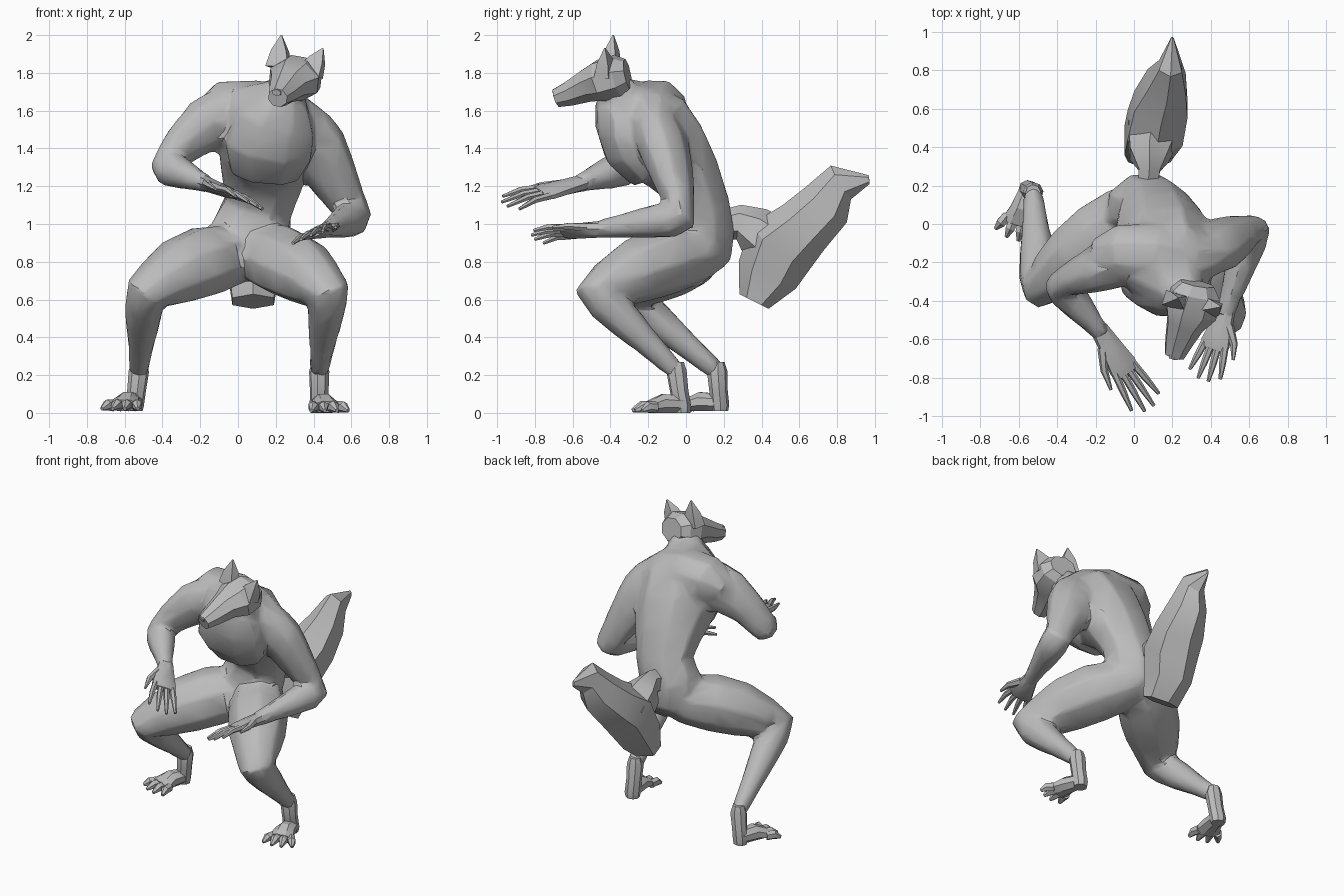
import bpy, bmesh, math
from mathutils import Vector

cube = bpy.data.objects.get("Cube")
if cube:
    bpy.data.objects.remove(cube)

fur = bpy.data.materials.new("grey_fur")
fur.use_nodes = True
fur.diffuse_color = (.5, .5, .5, 1)
fur.node_tree.nodes["Principled BSDF"].inputs["Base Color"].default_value = fur.diffuse_color

UP = Vector((0, 0, 1))
SIDE = Vector((1, 0, 0))
DEPTH = Vector((0, 1, 0))


def select(objects):
    bpy.ops.object.select_all(action="DESELECT")
    for obj in objects:
        obj.select_set(True)
    bpy.context.view_layer.objects.active = objects[0]


def finish(name, bm):
    """Turn a bmesh into a shaded, coloured object."""
    bmesh.ops.recalc_face_normals(bm, faces=bm.faces)
    mesh = bpy.data.meshes.new(name)
    bm.to_mesh(mesh)
    bm.free()
    mesh.materials.append(fur)
    obj = bpy.data.objects.new(name, mesh)
    bpy.context.scene.collection.objects.link(obj)
    select([obj])
    bpy.ops.object.shade_smooth_by_angle(angle=math.radians(25))
    return obj


def fuse(name, parts):
    """Melt overlapping parts into one skin, then reduce it to broad facets."""
    select(parts)
    bpy.ops.object.join()
    body = parts[0]
    body.name = name
    remesh = body.modifiers.new("skin", "REMESH")
    remesh.mode = "VOXEL"
    remesh.voxel_size = .018
    soften = body.modifiers.new("soften", "SMOOTH")
    soften.factor = .5
    soften.iterations = 6
    facets = body.modifiers.new("facets", "DECIMATE")
    facets.ratio = .06
    for modifier in (remesh, soften, facets):
        bpy.ops.object.modifier_apply(modifier=modifier.name)
    bpy.ops.object.shade_smooth_by_angle(angle=math.radians(30))


def add_loft(bm, rings, across=SIDE, sides=8):
    """Skin a tube over rings of (centre, half width, half depth)."""
    centres = [Vector(ring[0]) for ring in rings]
    loops = []
    for i, (_, width, depth) in enumerate(rings):
        before = centres[i] - centres[max(i - 1, 0)]
        after = centres[min(i + 1, len(rings) - 1)] - centres[i]
        along = (before.normalized() + after.normalized()).normalized()
        u = (across - along * across.dot(along)).normalized()
        v = along.cross(u)
        loop = []
        for k in range(sides):
            angle = math.tau * (k + .5) / sides
            grow = 1 / math.cos(math.pi / sides)
            point = centres[i] + grow * (u * width * math.cos(angle) + v * depth * math.sin(angle))
            point.z = max(point.z, 0)
            loop.append(bm.verts.new(point))
        loops.append(loop)
    for low, high in zip(loops, loops[1:]):
        for k in range(sides):
            n = (k + 1) % sides
            bm.faces.new((low[k], low[n], high[n], high[k]))
    bm.faces.new(loops[0][::-1])
    bm.faces.new(loops[-1])


def loft(name, rings, across=SIDE, sides=8):
    bm = bmesh.new()
    add_loft(bm, rings, across, sides)
    return finish(name, bm)


def limb(name, root, joint, end, bow, upper, lower, flat):
    """Bent limb: profiles list (fraction along the bone, radius)."""
    root, joint, end, bow = map(Vector, (root, joint, end, bow))
    hinge = (joint - root).cross(end - joint).normalized()
    rings = []
    for t, r in upper:
        rings.append((root.lerp(joint, t) + bow * math.sin(math.pi * t), r, r * flat))
    for t, r in lower:
        rings.append((joint.lerp(end, t), r, r))
    return loft(name, rings, hinge)


def hand(name, wrist, tip, inner):
    """Palm, four fingers and a raised thumb on the inner side."""
    wrist, tip = Vector(wrist), Vector(tip)
    reach = tip - wrist
    across = (reach.cross(UP).normalized() * inner + UP * .4).normalized()
    bm = bmesh.new()
    add_loft(bm, [(wrist - reach * .1, .044, .04), (wrist + reach * .2, .062, .034),
                  (wrist + reach * .42, .078, .028), (wrist + reach * .52, .07, .02)], across)
    for i in range(4):
        s = (i - 1.5) / 1.5
        base = wrist + reach * .45 + across * .058 * s
        end = base + reach * (.56 - .1 * s * s) + across * .032 * s - UP * .015
        middle = base.lerp(end, .5) + UP * .012
        add_loft(bm, [(base, .018, .018), (middle, .016, .015), (end, .008, .008)], across, 6)
    thumb = wrist + reach * .12 + across * .04
    knuckle = wrist + reach * .35 + across * .1 - UP * .01
    add_loft(bm, [(thumb, .025, .022), (knuckle, .018, .016),
                  (wrist + reach * .58 + across * .125 - UP * .02, .007, .007)], across, 6)
    return finish(name, bm)


def foot(name, ankle, heel, toe):
    """Upright hock, flat sole and four spread toes."""
    ankle, heel, toe = map(Vector, (ankle, heel, toe))
    reach = toe - heel
    across = reach.cross(UP).normalized()
    bm = bmesh.new()
    add_loft(bm, [(ankle + UP * .05, .036, .036), (ankle, .05, .05),
                  (ankle.lerp(heel, .5), .046, .045), (heel + UP * .03, .048, .045),
                  (heel, .042, .04)], across)
    add_loft(bm, [(heel + UP * .045, .045, .045), (heel + reach * .4 + UP * .05, .06, .05),
                  (heel + reach * .72 + UP * .03, .085, .03)], across)
    for i in range(4):
        s = (i - 1.5) / 1.5
        base = heel + reach * .62 + across * .062 * s + UP * .03
        end = heel + reach * (1.04 - .1 * s * s) + across * .1 * s + UP * .012
        add_loft(bm, [(base, .024, .028), (base.lerp(end, .55) + UP * .012, .024, .026),
                      (end, .009, .01)], across, 6)
    return finish(name, bm)


# Torso: pelvis, waist, ribs, neck
torso = loft("torso", [
    ((.05, .04, .78), .08, .09), ((.05, .08, .86), .18, .165), ((.06, .09, .97), .2, .165),
    ((.11, .08, 1.1), .18, .15), ((.13, .01, 1.25), .215, .175), ((.15, -.11, 1.4), .25, .225),
    ((.16, -.19, 1.55), .28, .205), ((.18, -.26, 1.62), .21, .14),
    ((.25, -.35, 1.68), .12, .1), ((.28, -.4, 1.74), .09, .09)])
chest = loft("chest", [
    ((.25, -.38, 1.67), .12, .1), ((.2, -.34, 1.54), .21, .14),
    ((.16, -.29, 1.4), .23, .145), ((.14, -.2, 1.26), .175, .1)])
# Shoulder yoke sloping down to both arms
yoke = loft("shoulders", [
    ((-.2, -.16, 1.56), .08, .08), ((-.08, -.15, 1.605), .145, .15), ((.1, -.16, 1.61), .16, .15),
    ((.28, -.19, 1.57), .14, .135), ((.42, -.17, 1.5), .09, .1)], DEPTH)

# Head: skull tapering to the muzzle, turned and slightly rolled
tilt = Vector((.94, -.3, -.2))
loft("head", [
    ((.33, -.31, 1.795), .085, .075), ((.32, -.36, 1.785), .125, .105),
    ((.295, -.45, 1.76), .135, .105), ((.265, -.52, 1.735), .095, .085),
    ((.23, -.62, 1.69), .068, .063), ((.21, -.685, 1.668), .05, .048)], tilt)
loft("nose", [((.212, -.67, 1.705), .03, .02), ((.203, -.7, 1.695), .022, .016)], tilt, 6)
for name, base, tip in (("right_ear", (.215, -.4, 1.83), (.23, -.385, 2)),
                        ("left_ear", (.385, -.43, 1.8), (.45, -.43, 1.93))):
    base, tip = Vector(base), Vector(tip)
    loft(name, [(base, .062, .04), (base.lerp(tip, .5), .042, .03), (tip, .003, .003)], tilt, 4)

# Arms and hands, the shoulder end rounded off inside the torso
upper_arm = [(-.22, .09), (0, .145), (.22, .158), (.45, .143), (.75, .11), (1, .087)]
forearm = [(.12, .092), (.4, .08), (.75, .056), (1, .045)]
left_wrist, right_wrist = (.47, -.48, .97), (-.16, -.58, 1.21)
left_arm = limb("left_arm", (.36, -.15, 1.5), (.62, -.015, 1.035), left_wrist,
                (-.01, 0, .02), upper_arm, forearm, .8)
right_arm = limb("right_arm", (-.01, -.16, 1.57), (-.39, -.31, 1.305), right_wrist,
                 (0, 0, .07), upper_arm, forearm, .8)
hand("left_hand", left_wrist, (.36, -.81, .945), -1)
hand("right_hand", right_wrist, (.08, -.96, 1.12), 1)

# Legs and feet, the thighs starting in rounded buttocks
thigh = [(-.2, .1), (0, .155), (.3, .183), (.6, .173), (.85, .135), (1, .108)]
shin = [(.13, .1), (.4, .087), (.7, .064), (1, .049)]
left_ankle, right_ankle = (.43, -.05, .22), (-.525, .165, .22)
left_leg = limb("left_leg", (.12, .06, .84), (.48, -.48, .64), left_ankle,
                (0, 0, .035), thigh, shin, .95)
right_leg = limb("right_leg", (-.02, .06, .84), (-.49, -.33, .64), right_ankle,
                 (0, 0, .035), thigh, shin, .95)
foot("left_foot", left_ankle, (.43, -.02, 0), (.49, -.27, 0))
foot("right_foot", right_ankle, (-.55, .18, .01), (-.63, -.07, .01))
fuse("body", [torso, chest, yoke, left_arm, right_arm, left_leg, right_leg])

# Tail: narrow root flaring into a bushy upturned brush
loft("tail_root", [((.07, .18, .99), .05, .07), ((.08, .28, 1.01), .055, .08),
                   ((.08, .36, .97), .1, .11), ((.1, .48, .88), .13, .13)], sides=6)
loft("tail_brush", [
    ((.08, .36, .59), .11, .075), ((.08, .43, .73), .13, .145), ((.11, .5, .88), .145, .17),
    ((.14, .62, .98), .14, .14), ((.17, .74, 1.1), .1, .125), ((.19, .82, 1.22), .06, .09),
    ((.2, .97, 1.235), .006, .02)], sides=6)
